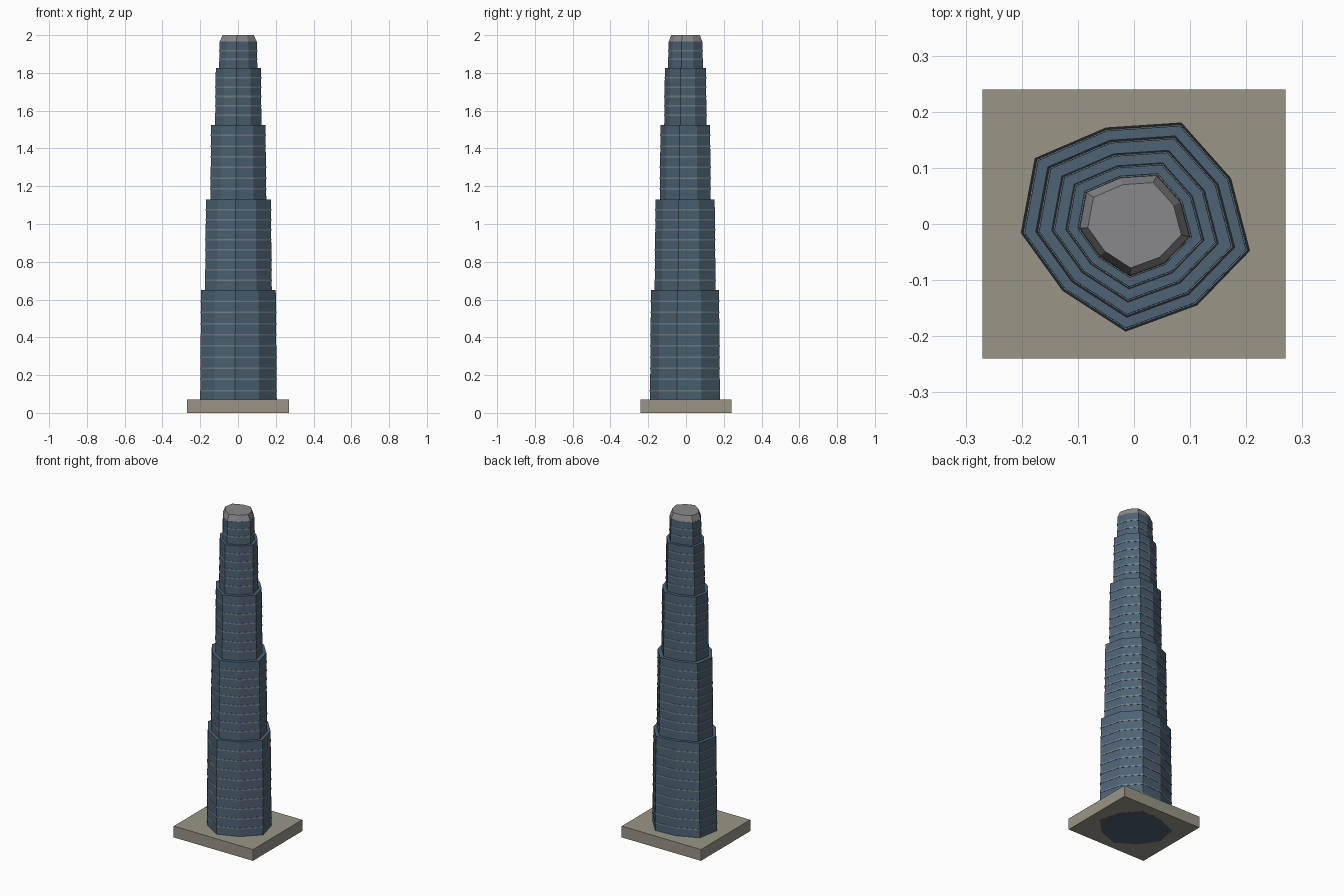
import bpy, bmesh

if "Cube" in bpy.data.objects:
    bpy.data.objects.remove(bpy.data.objects["Cube"])

# irregular nine-sided floor plan shared by every tier
PLAN = [(-0.203, -0.016), (-0.128, -0.12), (-0.015, -0.193), (0.113, -0.146), (0.208, -0.048),
        (0.174, 0.082), (0.085, 0.182), (-0.05, 0.173), (-0.178, 0.118)]


def material(name, colour):
    m = bpy.data.materials.new(name)
    m.diffuse_color = (*colour, 1)
    m.use_nodes = True
    m.node_tree.nodes["Principled BSDF"].inputs["Base Color"].default_value = m.diffuse_color
    return m


GLASS = material("blue_glass", (0.075, 0.125, 0.175))
TRIM = material("pale_trim", (0.17, 0.22, 0.25))
STONE = material("stone", (0.32, 0.30, 0.24))
ROOF = material("roof_grey", (0.25, 0.25, 0.26))


def finish(bm, name, mat):
    bmesh.ops.recalc_face_normals(bm, faces=bm.faces)
    mesh = bpy.data.meshes.new(name)
    bm.to_mesh(mesh)
    bm.free()
    mesh.materials.append(mat)
    obj = bpy.data.objects.new(name, mesh)
    bpy.context.collection.objects.link(obj)
    return obj


def add_prism(bm, z0, z1, s0, s1):
    lo = [bm.verts.new((x * s0, y * s0, z0)) for x, y in PLAN]
    hi = [bm.verts.new((x * s1, y * s1, z1)) for x, y in PLAN]
    bm.faces.new(lo[::-1])
    bm.faces.new(hi)
    n = len(PLAN)
    for i in range(n):
        j = (i + 1) % n
        bm.faces.new((lo[i], lo[j], hi[j], hi[i]))


# plinth
bm = bmesh.new()
bmesh.ops.create_cube(bm, size=1)
for v in bm.verts:
    v.co = (v.co.x * 0.54, v.co.y * 0.48, 0.0005 + (v.co.z + 0.5) * 0.0695)
finish(bm, "plinth", STONE)

# stepped tiers with thin floor bands: bottom, top, scale, band count
TIERS = [(0.0, 0.65, 0.99, 10), (0.65, 1.13, 0.86, 8), (1.13, 1.525, 0.72, 6),
         (1.525, 1.825, 0.597, 5), (1.825, 1.965, 0.493, 2)]
TAPER = 0.97
for k, (z0, z1, s, count) in enumerate(TIERS, 1):
    bm = bmesh.new()
    add_prism(bm, z0, z1, s, s * TAPER)
    finish(bm, f"tower_tier_{k}", GLASS)

    bm = bmesh.new()
    for i in range(1, count + 1):
        t = i / (count + 1)
        z = z0 + (z1 - z0) * t
        r = s * (1 + (TAPER - 1) * t) + 0.01
        if z > 0.08:
            add_prism(bm, z - 0.004, z + 0.004, r, r)
    finish(bm, f"floor_bands_{k}", TRIM)

# bevelled roof cap
bm = bmesh.new()
add_prism(bm, 1.965, 2.0, 0.475, 0.405)
finish(bm, "roof_cap", ROOF)
